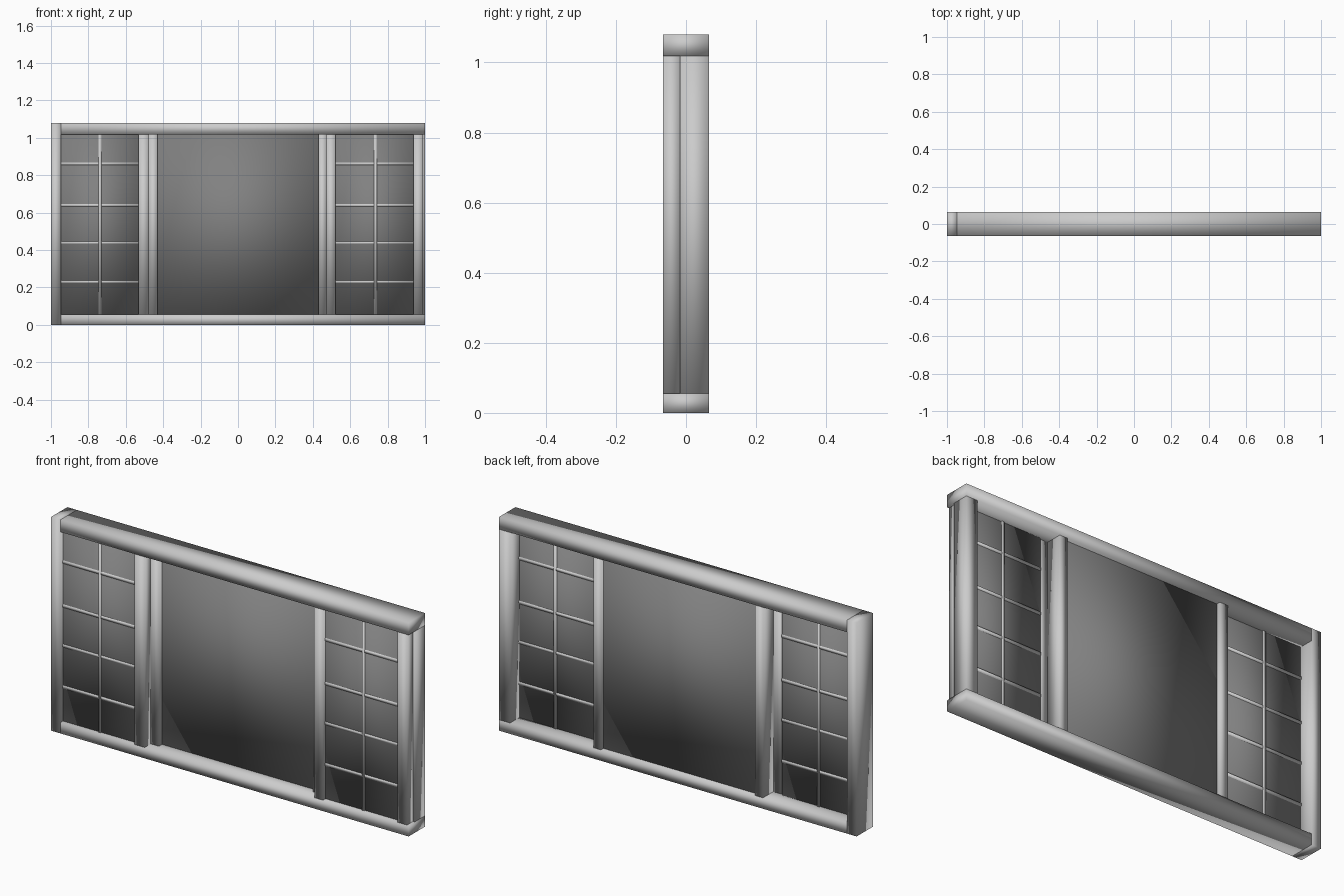
import bpy, bmesh

if "Cube" in bpy.data.objects:
    bpy.data.objects.remove(bpy.data.objects["Cube"])

glass = bpy.data.materials.new("dark_glass")
glass.diffuse_color = (0.22, 0.22, 0.22, 1)
glass.use_nodes = True
glass.node_tree.nodes["Principled BSDF"].inputs["Base Color"].default_value = glass.diffuse_color


def box(name, x, y, z, mat=None):
    """Smooth-shaded box from (min, max) ranges."""
    bm = bmesh.new()
    bmesh.ops.create_cube(bm, size=1)
    for v in bm.verts:
        v.co = [r[0] if c < 0 else r[1] for c, r in zip(v.co, (x, y, z))]
    for f in bm.faces:
        f.smooth = True
    me = bpy.data.meshes.new(name)
    bm.to_mesh(me)
    bm.free()
    ob = bpy.data.objects.new(name, me)
    bpy.context.collection.objects.link(ob)
    if mat:
        me.materials.append(mat)
    return ob


D = 0.065            # half depth of the frame
STEP = -0.017        # where the front and back layers meet
Z0, Z1, TOP = 0.055, 1.018, 1.08

# Outer frame
box("left_jamb", (-1, -0.947), (-D, D), (0, TOP))
box("top_rail", (-0.947, 1), (-D, D), (Z1, TOP))
box("bottom_rail", (-0.947, 1), (-D, D), (0, Z0))
box("right_jamb_front", (0.938, 0.99), (-D, STEP), (Z0, Z1))
box("right_jamb_back", (0.938, 1), (STEP, D), (Z0, Z1))

# Mullions: front stile of each side sash, back stile of the centre light
box("left_front_stile", (-0.532, -0.476), (-D, STEP), (Z0, Z1))
box("left_back_stile", (-0.476, -0.43), (STEP, D), (Z0, Z1))
box("right_front_stile", (0.473, 0.521), (-D, STEP), (Z0, Z1))
box("right_back_stile", (0.43, 0.473), (STEP, D), (Z0, Z1))

# Glass
box("centre_pane", (-0.43, 0.43), (0.008, 0.045), (Z0, Z1), glass)
sides = {"left": (-0.947, -0.532, -0.738), "right": (0.521, 0.938, 0.735)}
for side, (xa, xb, xm) in sides.items():
    box(side + "_pane", (xa, xb), (-0.045, -0.008), (Z0, Z1), glass)
    # Glazing bars showing on both faces of the pane
    box(side + "_vertical_bar", (xm - 0.007, xm + 0.007), (-0.051, -0.002), (Z0, Z1))
    for i, z in enumerate((0.23, 0.438, 0.639, 0.861)):
        box(f"{side}_cross_bar_{i + 1}", (xa, xb), (-0.05, -0.003), (z - 0.007, z + 0.007))
